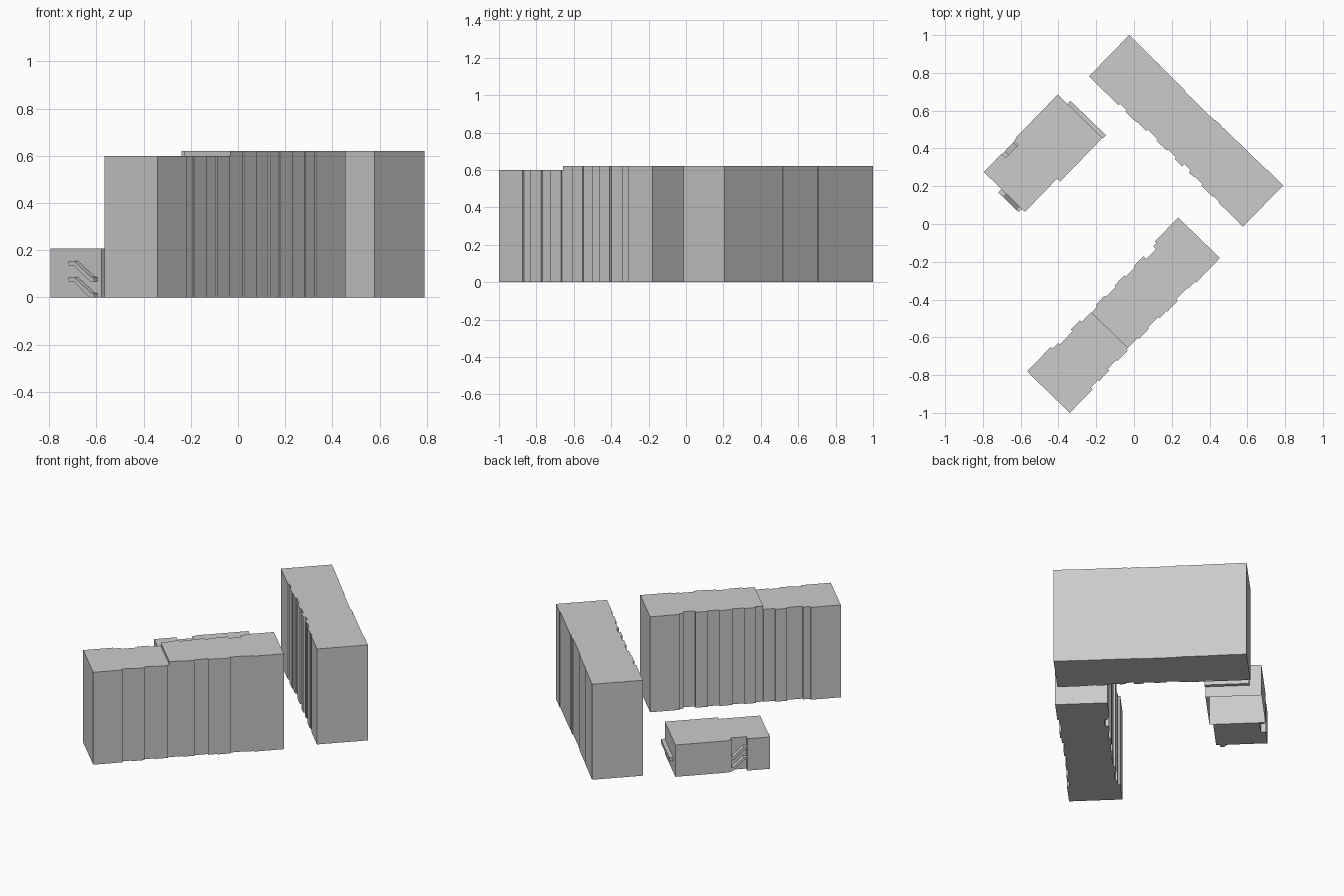
import bpy, bmesh
from mathutils import Vector

if "Cube" in bpy.data.objects:
    bpy.data.objects.remove(bpy.data.objects["Cube"])


def frame(ox, oy, du, dv):
    """Local (along, across) plan coordinates to world x, y."""
    o, a, b = Vector((ox, oy)), Vector(du).normalized(), Vector(dv).normalized()
    return lambda u, v: o + a * u + b * v


def extrude(name, ring, offset, open_face=False):
    """Flat ring of 3D points swept along an offset."""
    bm = bmesh.new()
    base = bm.faces.new([bm.verts.new(p) for p in ring])
    res = bmesh.ops.extrude_face_region(bm, geom=[base], use_keep_orig=True)
    verts = [g for g in res["geom"] if isinstance(g, bmesh.types.BMVert)]
    bmesh.ops.translate(bm, verts=verts, vec=Vector(offset))
    bmesh.ops.recalc_face_normals(bm, faces=bm.faces)
    if open_face:
        bmesh.ops.delete(bm, geom=[base], context='FACES_ONLY')
    me = bpy.data.meshes.new(name)
    bm.to_mesh(me)
    bm.free()
    ob = bpy.data.objects.new(name, me)
    bpy.context.collection.objects.link(ob)
    return ob


def prism(name, fr, plan, z0, z1, open_bottom=False):
    ring = [(*fr(u, v), z0) for u, v in plan]
    return extrude(name, ring, (0, 0, z1 - z0), open_bottom)


def side(steps, end):
    """Stepped wall line: each (start, depth) runs until the next start."""
    pts = []
    for i, (u, v) in enumerate(steps):
        nxt = steps[i + 1][0] if i + 1 < len(steps) else end
        pts += [(u, v), (nxt, v)]
    return pts


def wing(name, fr, near, far, end, height):
    prism(name, fr, side(near, end) + side(far, end)[::-1], 0, height)


# South block: two wings with bay-stepped walls
south = frame(-0.34, -1.0, (0.696, 0.718), (-0.718, 0.696))
wing("south_block_low_wing", south,
     [(0, 0), (.174, .014), (.228, .006), (.307, .018), (.373, .010), (.451, .018)],
     [(0, .315), (.18, .302), (.224, .290), (.32, .303), (.39, .290)], .46, .60)
wing("south_block_high_wing", south,
     [(.46, .018), (.535, .010), (.613, .018), (.69, .008), (.745, .002),
      (.823, .014), (.908, .008), (.962, 0)],
     [(.46, .287), (.505, .299), (.574, .290), (.648, .299), (.723, .289),
      (.792, .297), (.867, .276), (.94, .295), (.965, .308)], 1.142, .62)

# East block: two wings of equal height
east = frame(0.79, 0.205, (-0.716, 0.698), (-0.698, -0.716))
wing("east_block_south_wing", east,
     [(0, 0), (.115, .003), (.437, .007)],
     [(0, .305), (.18, .299), (.225, .304), (.31, .294), (.37, .300), (.405, .285)],
     .453, .62)
wing("east_block_north_wing", east,
     [(.453, .003), (.50, .008), (.723, .003), (.91, .001), (1.02, 0)],
     [(.453, .302), (.51, .290), (.57, .299), (.645, .290), (.72, .300),
      (.79, .304), (.87, .295), (.92, .305)], 1.139, .62)

# Low annex: closed part with a stair notch, and a part open underneath
annex = frame(-0.795, 0.275, (0.696, 0.718), (0.718, -0.696))
prism("annex_west", annex,
      [(0, 0), (.135, 0), (.135, .03), (.23, .03), (.23, 0), (.245, 0),
       (.245, .303), (0, .303)], 0, .207)
prism("annex_east", annex,
      [(.245, -.005), (.567, -.005), (.567, .325), (.245, .325)], 0, .207, True)
prism("annex_canopy", annex,
      [(.567, .066), (.59, .066), (.59, .329), (.567, .329)], .07, .095)


# Stair flights: sloped slabs with flat landings
def flight(name, start, end, z_top, z_low, along, width):
    t = .018
    a, d = start, end - start
    prof = [(a, z_top), (a + d * .22, z_top), (a + d * .9, z_low), (end, z_low),
            (end, z_low - t), (a + d * .85, z_low - t), (a + d * .2, z_top - t), (a, z_top - t)]
    if along:
        ring = [(*annex(s, width[0]), z) for s, z in prof]
        off = annex(0, width[1]) - annex(0, width[0])
    else:
        ring = [(*annex(width[0], s), z) for s, z in prof]
        off = annex(width[1], 0) - annex(width[0], 0)
    extrude(name, ring, (off.x, off.y, 0))


for i, z in enumerate((.086, .154)):
    flight(f"end_stair_{i + 1}", .13, .28, z, z - .068, False, (-.024, 0))
    flight(f"notch_stair_{i + 1}", .135, .23, z, z - .06, True, (.003, .03))
